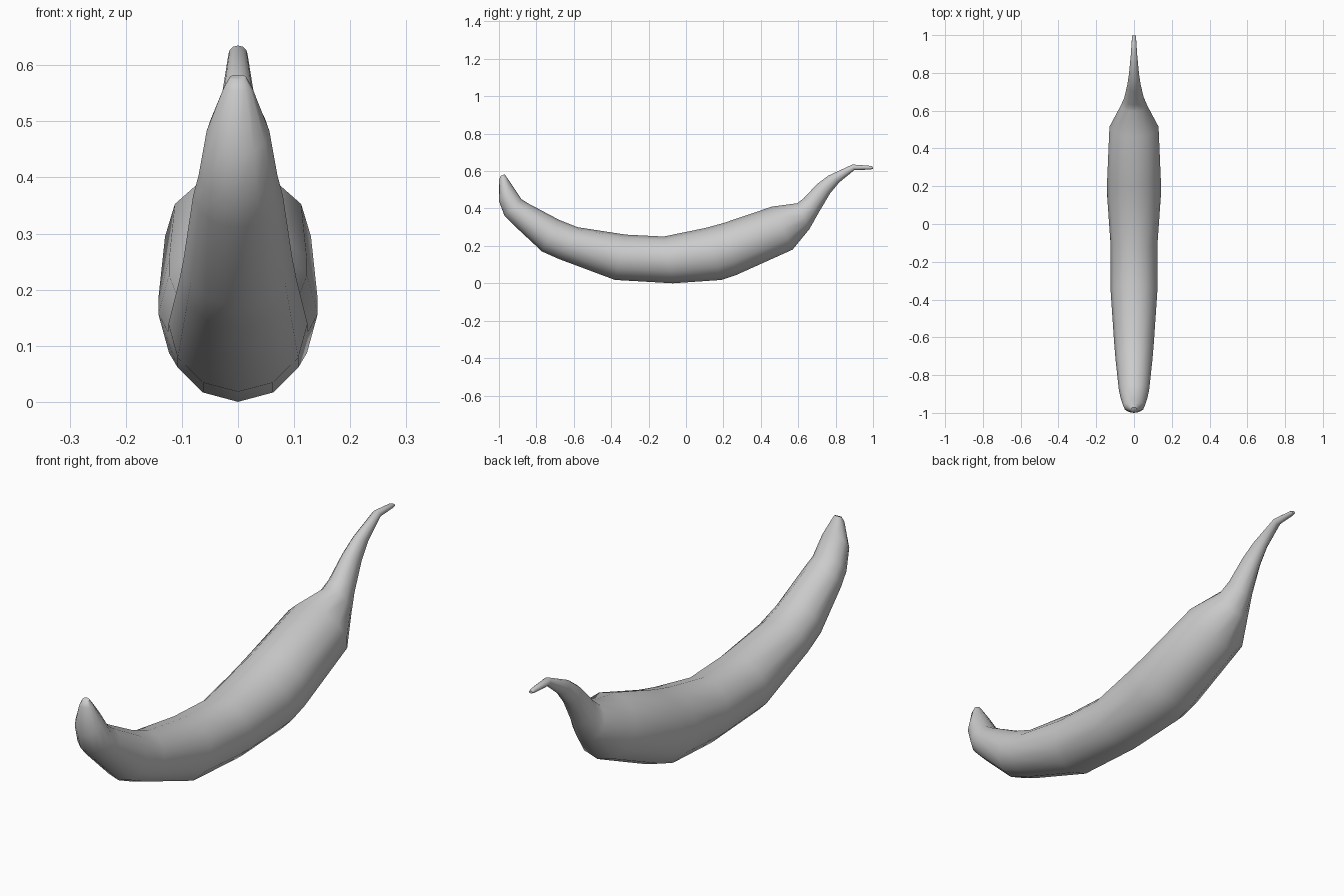
import bpy, bmesh, math

SIDES = 12
# Each ring: top point (y, z), bottom point (y, z), half width in x
RINGS = [
    (-0.970, 0.583, -0.990, 0.574, 0.015),
    (-0.955, 0.562, -1.000, 0.555, 0.026),
    (-0.930, 0.525, -1.000, 0.440, 0.056),
    (-0.880, 0.450, -0.970, 0.360, 0.070),
    (-0.840, 0.425, -0.920, 0.310, 0.080),
    (-0.680, 0.340, -0.770, 0.170, 0.097),
    (-0.580, 0.300, -0.680, 0.130, 0.105),
    (-0.320, 0.260, -0.380, 0.018, 0.124),
    (-0.120, 0.250, -0.070, 0.000, 0.125),
    (0.100, 0.295, 0.190, 0.018, 0.142),
    (0.200, 0.322, 0.270, 0.045, 0.142),
    (0.460, 0.410, 0.570, 0.180, 0.130),
    (0.595, 0.428, 0.660, 0.290, 0.070),
    (0.630, 0.455, 0.705, 0.370, 0.052),
    (0.700, 0.530, 0.770, 0.480, 0.036),
    (0.760, 0.575, 0.820, 0.540, 0.027),
    (0.890, 0.635, 0.900, 0.605, 0.017),
    (0.985, 0.628, 0.985, 0.608, 0.011),
    (1.000, 0.622, 1.000, 0.612, 0.008),
]

# Fruit body and stem: one skin lofted through the rings
bm = bmesh.new()
loops = []
for ty, tz, by, bz, w in RINGS:
    loop = []
    for i in range(SIDES):
        a = 2 * math.pi * i / SIDES
        c = math.cos(a)
        loop.append(bm.verts.new((w * math.sin(a),
                                  (ty + by) / 2 + c * (ty - by) / 2,
                                  (tz + bz) / 2 + c * (tz - bz) / 2)))
    loops.append(loop)
for p, q in zip(loops, loops[1:]):
    for i in range(SIDES):
        j = (i + 1) % SIDES
        bm.faces.new((p[i], p[j], q[j], q[i]))
bm.faces.new(loops[0])
bm.faces.new(loops[-1])
bmesh.ops.recalc_face_normals(bm, faces=bm.faces)

mesh = bpy.data.meshes.new("banana")
bm.to_mesh(mesh)
bm.free()
banana = bpy.data.objects.new("banana", mesh)
bpy.context.collection.objects.link(banana)

# Smooth skin
bpy.context.view_layer.objects.active = banana
banana.select_set(True)
bpy.ops.object.shade_smooth_by_angle(angle=math.radians(50))
